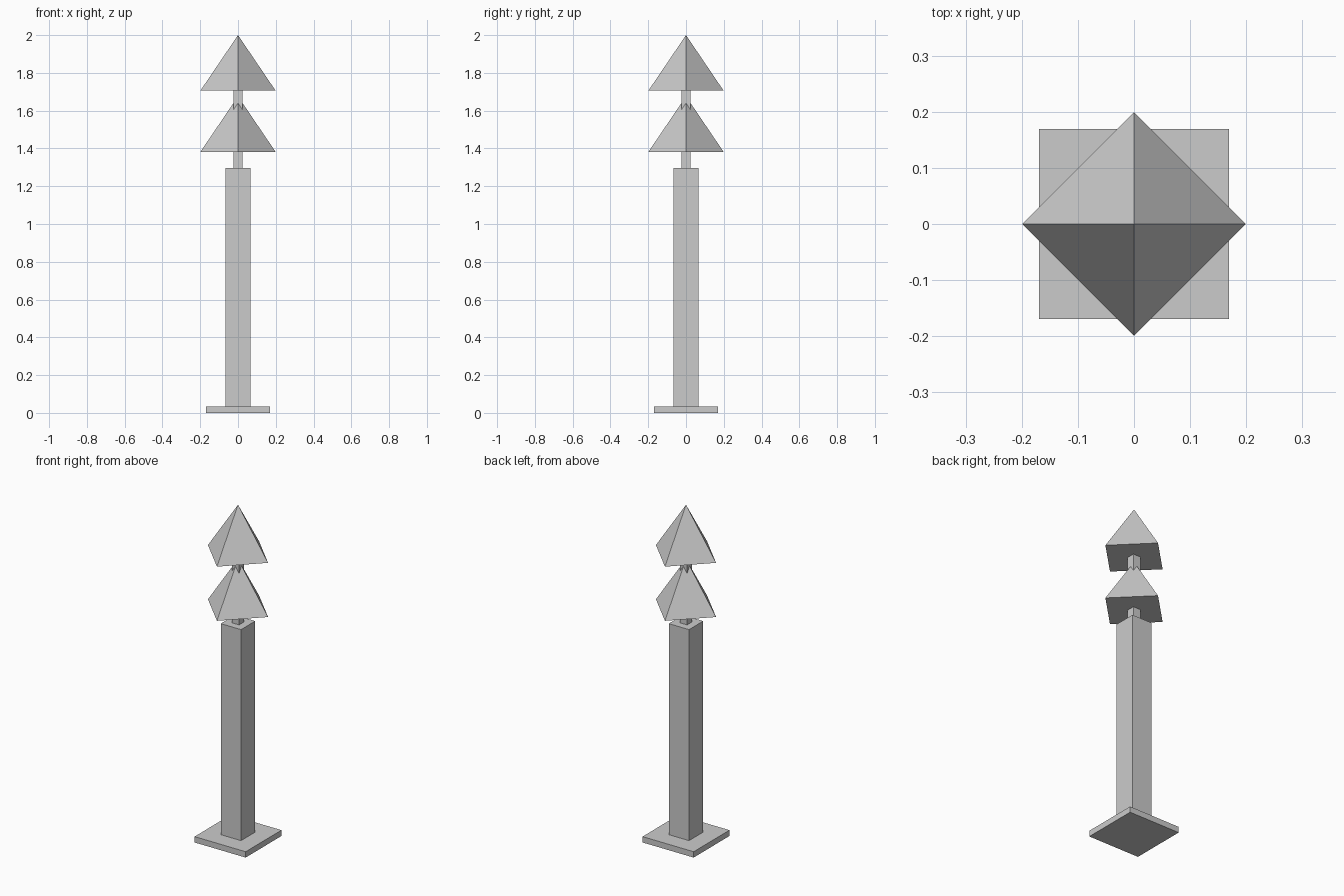
import bpy

if "Cube" in bpy.data.objects:
    bpy.data.objects.remove(bpy.data.objects["Cube"])


def box(name, half, z0, z1):
    bpy.ops.mesh.primitive_cube_add(size=1, location=(0, 0, (z0 + z1) / 2))
    ob = bpy.context.object
    ob.name = name
    ob.scale = (2 * half, 2 * half, z1 - z0)
    bpy.ops.object.transform_apply(location=False, rotation=False, scale=True)
    return ob


def pyramid(name, radius, z0, height):
    # four-sided cone, corners on the x and y axes
    bpy.ops.mesh.primitive_cone_add(vertices=4, radius1=radius, radius2=0,
                                    depth=height, location=(0, 0, z0 + height / 2))
    bpy.context.object.name = name


# Foot plate, square pillar and thin stem
box("base_plate", 0.169, 0.0, 0.035)
box("pillar", 0.067, 0.035, 1.297)
box("stem", 0.024, 1.297, 1.706)

# Two stacked pyramid caps
for name, z in (("lower_cap", 1.382), ("upper_cap", 1.706)):
    pyramid(name, 0.199, z, 0.294)
